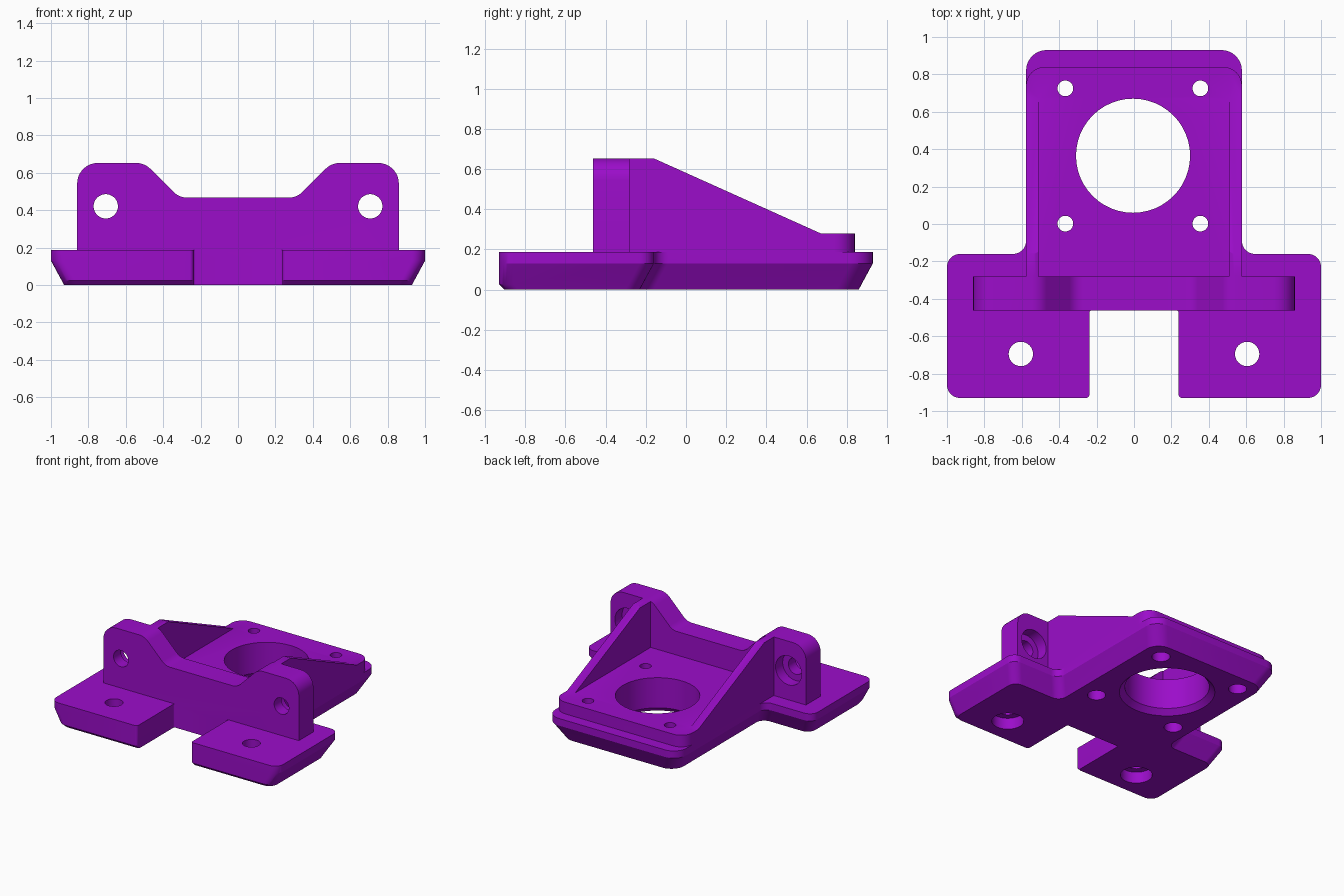
import bpy, bmesh, math
from mathutils import Vector

if "Cube" in bpy.data.objects:
    bpy.data.objects.remove(bpy.data.objects["Cube"])

purple = bpy.data.materials.new("purple plastic")
purple.diffuse_color = (0.33, 0.004, 0.59, 1)
purple.use_nodes = True
purple.node_tree.nodes["Principled BSDF"].inputs["Base Color"].default_value = purple.diffuse_color


def rounded(corners, n=8):
    """2D outline from (x, y, radius) corners."""
    pts = []
    for k, (x, y, r) in enumerate(corners):
        p = Vector((x, y))
        if r == 0:
            pts.append(p)
            continue
        a = (Vector(corners[k - 1][:2]) - p).normalized()
        b = (Vector(corners[(k + 1) % len(corners)][:2]) - p).normalized()
        half = a.angle(b) / 2
        c = p + (a + b).normalized() * r / math.sin(half)
        t = r / math.tan(half)
        v0, v1 = p + a * t - c, p + b * t - c
        w = v0.angle(v1)
        for i in range(n + 1):
            f = i / n
            pts.append(c + (v0 * math.sin((1 - f) * w) + v1 * math.sin(f * w)) / math.sin(w))
    return pts


def mirrored(half):
    return half + [(-x, y, r) for x, y, r in reversed(half)]


def loft(name, rings):
    """Closed solid through rings of equal point count."""
    bm = bmesh.new()
    vs = [[bm.verts.new(p) for p in ring] for ring in rings]
    n = len(vs[0])
    for lo, hi in zip(vs, vs[1:]):
        for i in range(n):
            j = (i + 1) % n
            bm.faces.new((lo[i], lo[j], hi[j], hi[i]))
    bm.faces.new(vs[0][::-1])
    bm.faces.new(vs[-1])
    bmesh.ops.recalc_face_normals(bm, faces=bm.faces)
    me = bpy.data.meshes.new(name)
    bm.to_mesh(me)
    bm.free()
    me.materials.append(purple)
    ob = bpy.data.objects.new(name, me)
    bpy.context.collection.objects.link(ob)
    return ob


def prism(name, pts, axis, lo, hi):
    place = {"x": lambda p, d: (d, p[0], p[1]),
             "y": lambda p, d: (p[0], d, p[1]),
             "z": lambda p, d: (p[0], p[1], d)}[axis]
    return loft(name, [[place(p, d) for p in pts] for d in (lo, hi)])


def box(name, x0, x1, y0, y1, z0, z1):
    return prism(name, [(x0, y0), (x1, y0), (x1, y1), (x0, y1)], "z", z0, z1)


def combine(ob, other, op):
    """Apply a boolean and remove the helper."""
    m = ob.modifiers.new(op, "BOOLEAN")
    m.operation, m.solver, m.object = op, "EXACT", other
    dg = bpy.context.evaluated_depsgraph_get()
    me = bpy.data.meshes.new_from_object(ob.evaluated_get(dg))
    ob.modifiers.clear()
    ob.data = me
    bpy.data.objects.remove(other)


def bore(ob, u, v, axis, steps):
    """Cut a stepped round hole; steps are (depth, radius)."""
    rings = []
    for d, r in steps:
        ring = []
        for i in range(48):
            a = 2 * math.pi * i / 48
            p, q = u + r * math.cos(a), v + r * math.sin(a)
            ring.append((p, q, d) if axis == "z" else (p, d, q))
        rings.append(ring)
    combine(ob, loft("hole", rings), "DIFFERENCE")


# Base plate with slanted underside edges and a front notch
def base_ring(z, i, f):
    half = [(.238, -.463, .01), (.238, -.93 + f, .02), (1 - i, -.93 + f, .07),
            (1 - i, -.16 - i, .07), (.577 - i, -.16 - i, .07), (.577 - i, .93 - i, .11)]
    return [(p.x, p.y, z) for p in rounded(mirrored(half))]


bracket = loft("mounting_bracket", [base_ring(0, .07, .025), base_ring(.025, .057, 0),
                                    base_ring(.13, 0, 0), base_ring(.187, 0, 0)])

# Upright wall with two raised ears
ears = rounded(mirrored([(.86, .15, 0), (.86, .653, .11), (.5, .653, .11), (.315, .468, .1)]))
wall = prism("upright_wall", ears, "y", -.463, -.28)

# Raised motor pad and side gussets, trimmed by the wall and side profiles
pad = prism("pad_and_gussets", rounded(mirrored([(.577, -.28, 0), (.577, .84, .1)])),
            "z", .15, .8)
combine(pad, prism("ear_trim", ears, "y", -.6, 1), "INTERSECT")
side = [(-.5, .1), (.95, .1), (.95, .28), (.67, .28), (-.16, .653), (-.16, .9), (-.5, .9)]
combine(pad, prism("side_trim", side, "x", -1, 1), "INTERSECT")
combine(pad, box("pocket", -.51, .507, -.4, 1, .28, 1), "DIFFERENCE")

combine(bracket, wall, "UNION")
combine(bracket, pad, "UNION")

# Large motor opening, flared underneath
bore(bracket, -.005, .365, "z", [(-.02, .365), (.04, .305), (.5, .305)])
# Four counterbored motor screw holes
for x in (-.367, .355):
    for y in (.002, .725):
        bore(bracket, x, y, "z", [(-.02, .066), (.1, .066), (.1001, .042), (.5, .042)])
# Counterbored holes in the wings and in the ears
for s in (-1, 1):
    bore(bracket, s * .605, -.695, "z", [(-.02, .115), (.09, .115), (.0901, .065), (.5, .065)])
    bore(bracket, s * .707, .421, "y", [(-.6, .065), (-.3701, .065), (-.37, .115), (-.2, .115)])

bpy.context.view_layer.objects.active = bracket
bracket.select_set(True)
bpy.ops.object.shade_smooth_by_angle(angle=math.radians(25))
